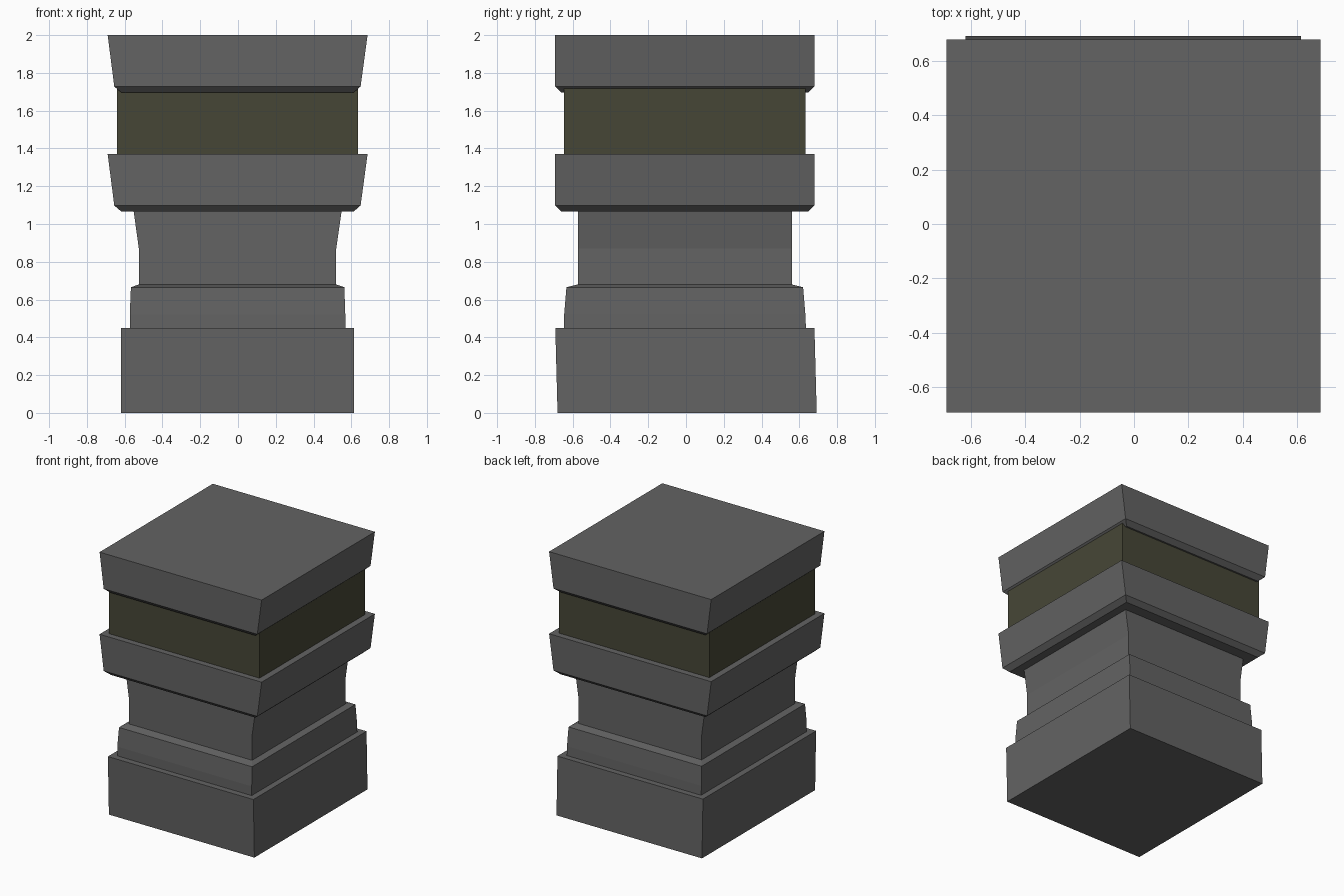
import bpy, bmesh

if "Cube" in bpy.data.objects:
    bpy.data.objects.remove(bpy.data.objects["Cube"])


def material(name, rgb):
    m = bpy.data.materials.new(name)
    m.diffuse_color = (*rgb, 1)
    m.use_nodes = True
    m.node_tree.nodes["Principled BSDF"].inputs["Base Color"].default_value = m.diffuse_color
    return m


stone = material("grey_stone", (0.125, 0.125, 0.125))
olive = material("dark_olive", (0.062, 0.062, 0.037))


def stack(name, sections, mat):
    """Closed loft through rectangles (z, x0, x1, y0, y1)."""
    bm = bmesh.new()
    rings = [[bm.verts.new(p) for p in ((x0, y0, z), (x1, y0, z), (x1, y1, z), (x0, y1, z))]
             for z, x0, x1, y0, y1 in sections]
    for a, b in zip(rings, rings[1:]):
        for i in range(4):
            j = (i + 1) % 4
            bm.faces.new((a[i], a[j], b[j], b[i]))
    bm.faces.new(rings[0][::-1])
    bm.faces.new(rings[-1])
    bmesh.ops.recalc_face_normals(bm, faces=bm.faces)
    me = bpy.data.meshes.new(name)
    bm.to_mesh(me)
    bm.free()
    me.materials.append(mat)
    ob = bpy.data.objects.new(name, me)
    bpy.context.collection.objects.link(ob)


# Plinth, step and flared neck
stack("plinth", [(0, -.62, .615, -.68, .692),
                 (.45, -.62, .615, -.692, .68)], stone)
stack("step_and_neck", [(.45, -.573, .568, -.645, .635),
                        (.52, -.573, .568, -.645, .632),
                        (.665, -.567, .563, -.633, .62),
                        (.68, -.525, .52, -.572, .56),
                        (.87, -.525, .52, -.572, .56),
                        (1.065, -.552, .548, -.572, .56)], stone)

# Two matching flared slabs with a chamfered underside
for name, z in (("lower_slab", 1.065), ("top_slab", 1.695)):
    stack(name, [(z, -.617, .611, -.66, .645),
                 (z + .033, -.655, .649, -.693, .68),
                 (z + .305, -.69, .686, -.693, .68)], stone)

# Coloured band between the slabs
stack("band", [(1.37, -.641, .636, -.647, .632),
               (1.72, -.641, .636, -.647, .632)], olive)
